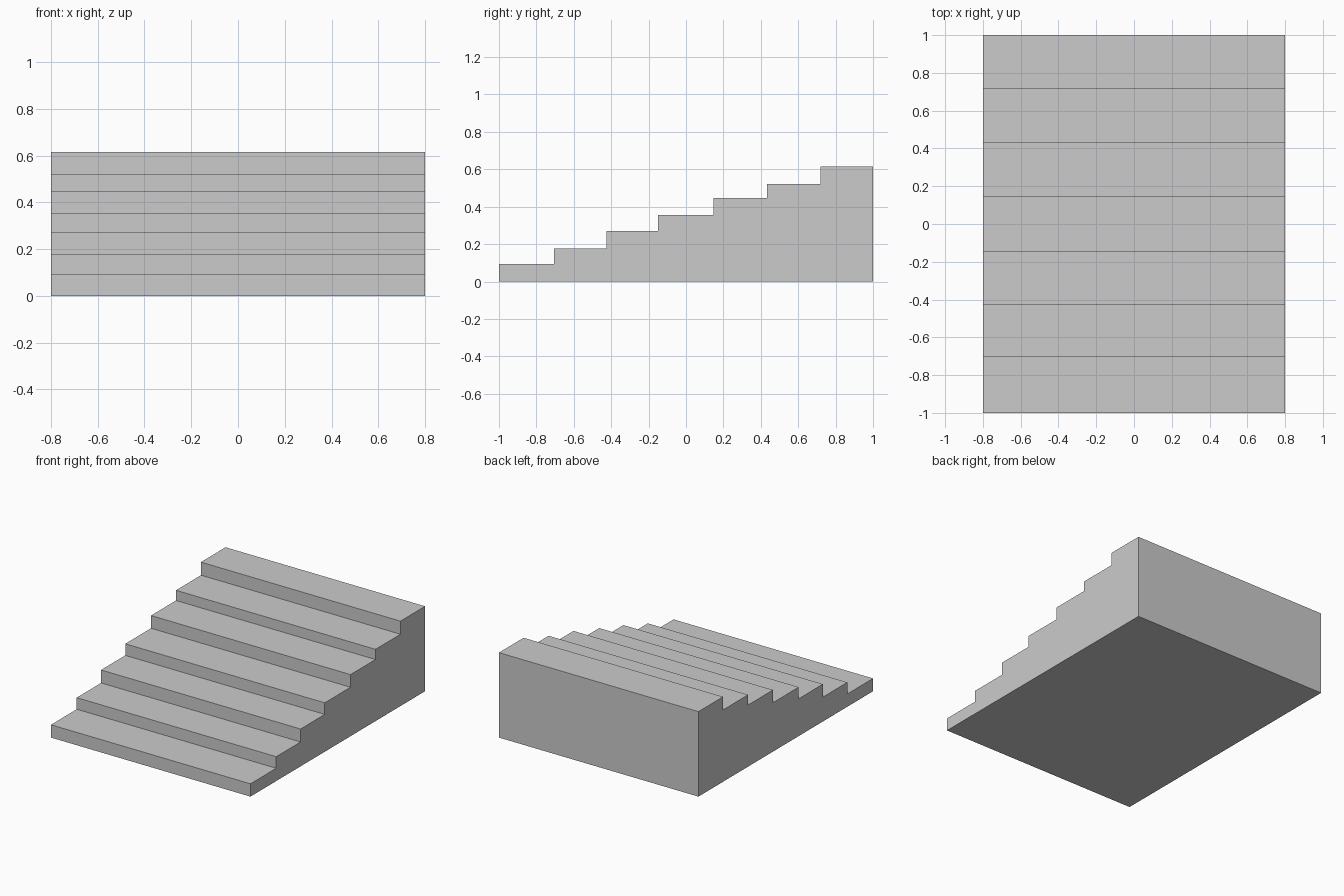
import bpy
import bmesh

if "Cube" in bpy.data.objects:
    bpy.data.objects.remove(bpy.data.objects["Cube"])

HALF_WIDTH = 0.8
# Front-to-back step boundaries and the height of each tread
EDGES = [-1.0, -0.705, -0.426, -0.149, 0.146, 0.432, 0.718, 1.0]
HEIGHTS = [0.093, 0.177, 0.271, 0.355, 0.447, 0.521, 0.616]

# Side profile: along the floor, then down the steps from back to front
profile = [(EDGES[0], 0.0), (EDGES[-1], 0.0)]
for i in reversed(range(len(HEIGHTS))):
    profile += [(EDGES[i + 1], HEIGHTS[i]), (EDGES[i], HEIGHTS[i])]

# Extrude the profile across the full width
bm = bmesh.new()
side = bm.faces.new([bm.verts.new((-HALF_WIDTH, y, z)) for y, z in profile])
result = bmesh.ops.extrude_face_region(bm, geom=[side], use_keep_orig=True)
moved = [g for g in result["geom"] if isinstance(g, bmesh.types.BMVert)]
bmesh.ops.translate(bm, verts=moved, vec=(2 * HALF_WIDTH, 0, 0))
bmesh.ops.recalc_face_normals(bm, faces=bm.faces)

mesh = bpy.data.meshes.new("staircase")
bm.to_mesh(mesh)
bm.free()
staircase = bpy.data.objects.new("staircase", mesh)
bpy.context.collection.objects.link(staircase)
